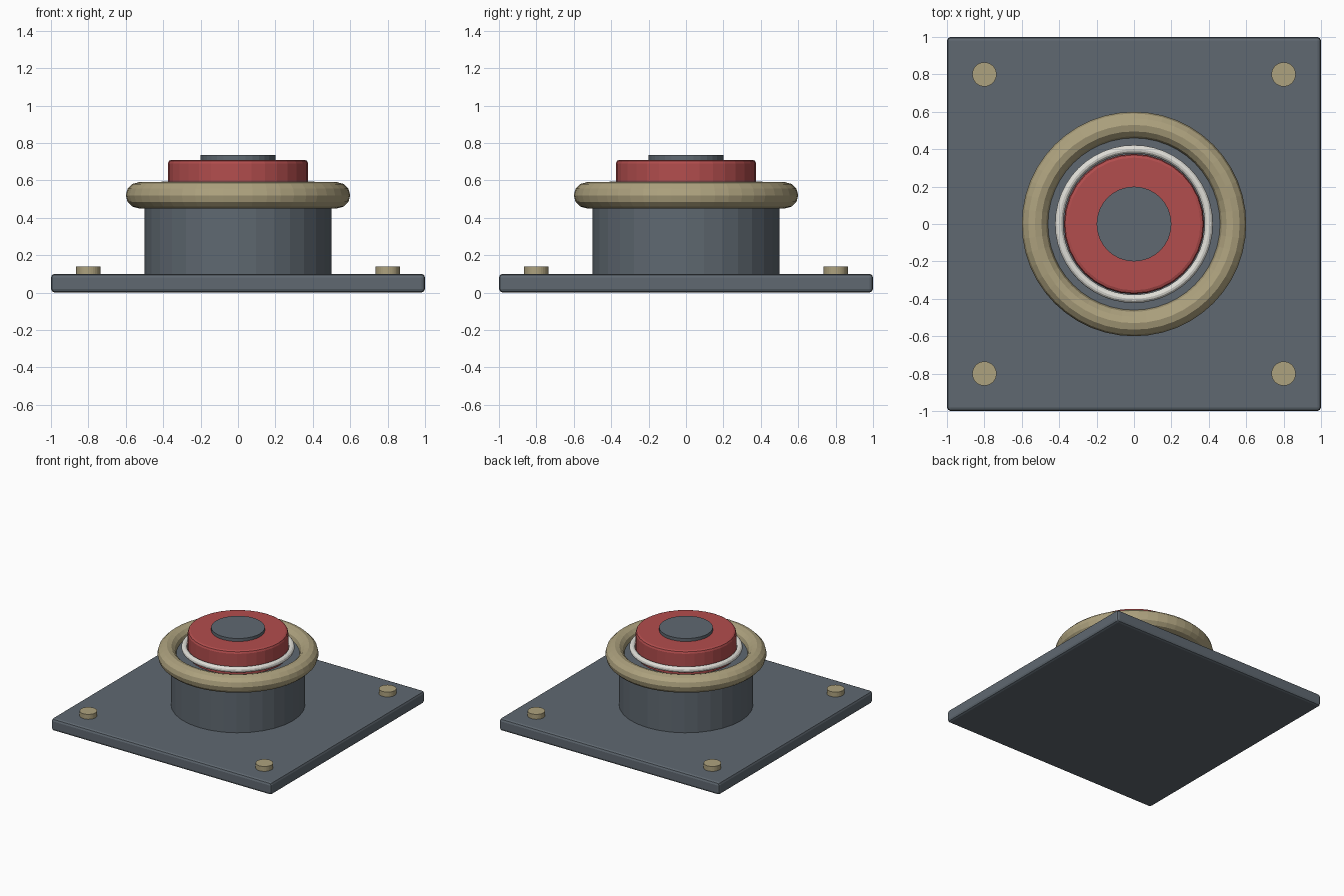
import bpy

if "Cube" in bpy.data.objects:
    bpy.data.objects.remove(bpy.data.objects["Cube"])


def material(name, rgb):
    m = bpy.data.materials.new(name)
    m.diffuse_color = (*rgb, 1)
    m.use_nodes = True
    m.node_tree.nodes["Principled BSDF"].inputs["Base Color"].default_value = m.diffuse_color
    return m


slate = material("slate grey", (0.115, 0.14, 0.165))
brass = material("dull brass", (0.42, 0.36, 0.21))
red = material("button red", (0.45, 0.075, 0.075))
white = material("off white", (0.75, 0.74, 0.69))


def finish(name, mat, bevel=0.0):
    ob = bpy.context.object
    ob.name = name
    ob.data.materials.append(mat)
    if bevel:
        b = ob.modifiers.new("edge", "BEVEL")
        b.width = bevel
        b.segments = 2
        b.limit_method = "ANGLE"
    return ob


def disc(name, mat, r, z0, z1, x=0, y=0, bevel=0.0):
    bpy.ops.mesh.primitive_cylinder_add(vertices=32, radius=r, depth=z1 - z0,
                                        location=(x, y, (z0 + z1) / 2))
    return finish(name, mat, bevel)


def ring(name, mat, major, minor, z):
    bpy.ops.mesh.primitive_torus_add(major_radius=major, minor_radius=minor,
                                     major_segments=48, minor_segments=12,
                                     location=(0, 0, z))
    return finish(name, mat)


# Square mounting plate
bpy.ops.mesh.primitive_cube_add(size=1, location=(0, 0, 0.05))
bpy.context.object.scale = (2, 2, 0.1)
bpy.ops.object.transform_apply(location=False, rotation=False, scale=True)
finish("base_plate", slate, 0.02)

# Round housing with its collar and light ring
disc("housing", slate, 0.5, 0.09, 0.52)
ring("collar", brass, 0.53, 0.07, 0.52)
ring("light_ring", white, 0.4, 0.022, 0.573)

# Push button and its centre cap
disc("button", red, 0.375, 0.5, 0.71, bevel=0.02)
disc("button_cap", slate, 0.2, 0.69, 0.735)

# Corner bolts
for x in (-0.8, 0.8):
    for y in (-0.8, 0.8):
        disc("corner_bolt", brass, 0.065, 0.08, 0.14, x, y)
